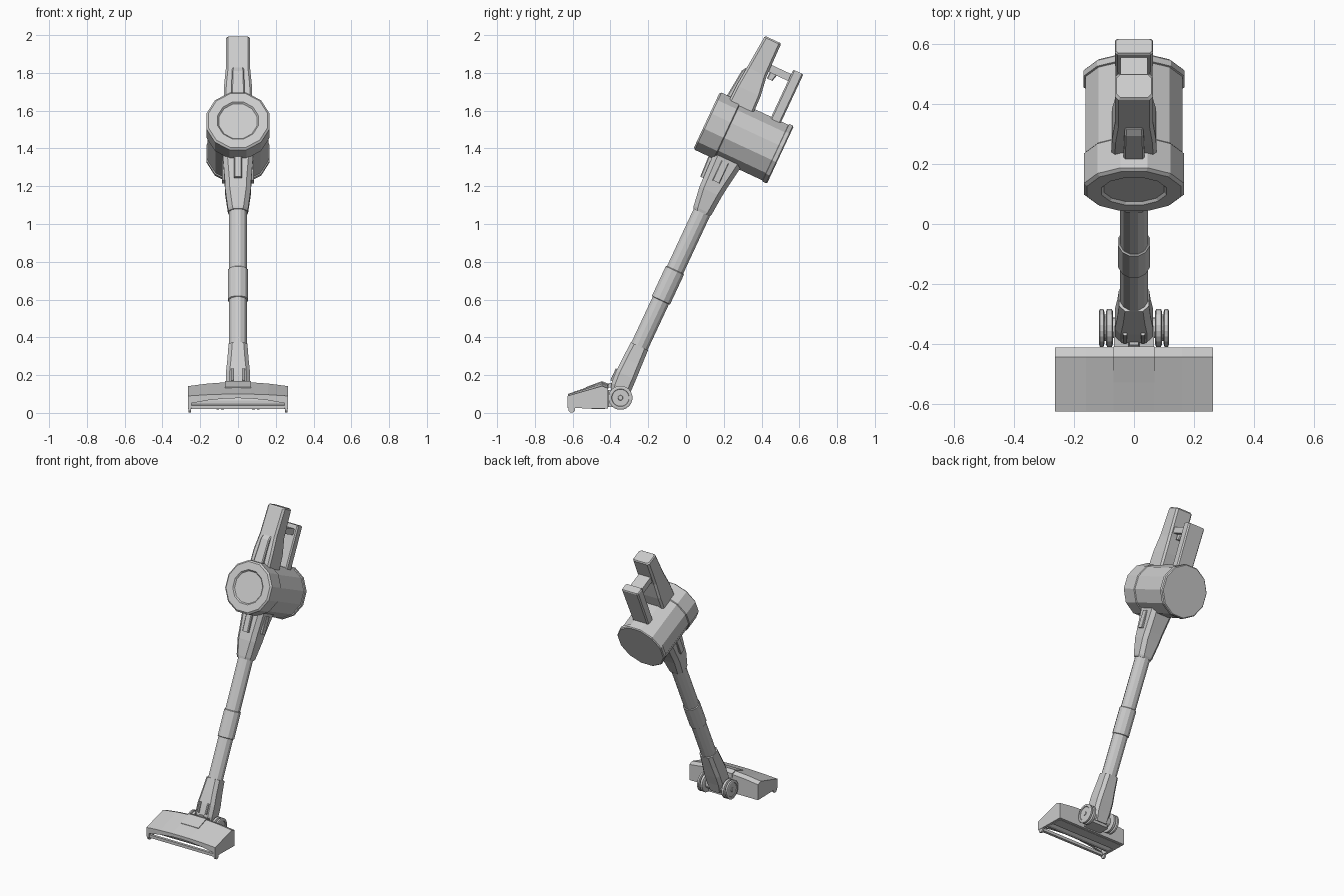
import bpy, bmesh
from math import sin, cos, pi, radians
from mathutils import Matrix, Vector

if "Cube" in bpy.data.objects:
    bpy.data.objects.remove(bpy.data.objects["Cube"])

# Tilted frame: local x = width, y = backwards across the wand, z = up along the wand
TILT = Matrix.Translation((0, -0.347, 0.08)) @ Matrix.Rotation(radians(-25), 4, 'X')
FLAT = Matrix.Identity(4)


def loft(name, rings, frame=TILT, closed=False):
    """Skin a list of equal-length point rings, capped unless the ends join."""
    bm = bmesh.new()
    vs = [[bm.verts.new(frame @ Vector(p)) for p in r] for r in rings]
    pairs = list(zip(vs, vs[1:])) + ([(vs[-1], vs[0])] if closed else [])
    n = len(rings[0])
    for a, b in pairs:
        for i in range(n):
            bm.faces.new((a[i], a[(i + 1) % n], b[(i + 1) % n], b[i]))
    if not closed:
        bm.faces.new(vs[0][::-1])
        bm.faces.new(vs[-1])
    bmesh.ops.recalc_face_normals(bm, faces=bm.faces)
    me = bpy.data.meshes.new(name)
    bm.to_mesh(me)
    bm.free()
    ob = bpy.data.objects.new(name, me)
    bpy.context.collection.objects.link(ob)
    return ob


def lathe(name, profile, axis, centre=(0, 0, 0), n=12, frame=TILT):
    """Faceted solid of revolution; profile is (position on axis, radius)."""
    rings = []
    for h, r in profile:
        ring = []
        for i in range(n):
            a = 2 * pi * (i + 0.5) / n
            u, v = r * sin(a), r * cos(a)
            p = {'x': (h, u, v), 'y': (u, h, v), 'z': (u, v, h)}[axis]
            ring.append(Vector(p) + Vector(centre))
        rings.append(ring)
    return loft(name, rings, frame)


def tube(name, sections, chamfer=0.012, frame=TILT, x=0):
    """Chamfered-rectangle loft; sections are (z, half width, y front, y back)."""
    rings = []
    for z, w, y0, y1 in sections:
        c = chamfer
        rings.append([(x + px, py, z) for px, py in (
            (-w + c, y0), (w - c, y0), (w, y0 + c), (w, y1 - c),
            (w - c, y1), (-w + c, y1), (-w, y1 - c), (-w, y0 + c))])
    return loft(name, rings, frame)


# Dust drum: front motor cap with recessed disc, then rear bin
lathe("motor_cap", [(-.198, .104), (-.207, .112), (-.207, .162), (-.198, .173),
                    (-.088, .173), (-.082, .166)], 'y', (0, 0, 1.523))
lathe("dust_bin", [(-.083, .168), (.195, .168), (.197, .174), (.218, .174),
                   (.224, .168)], 'y', (0, 0, 1.523))

# Upper battery pod with raised front panel
tube("battery_pod", [(1.64, .076, -.145, .002), (1.76, .074, -.142, -.002),
                     (1.87, .064, -.132, -.018), (2.052, .064, -.117, -.021),
                     (2.06, .058, -.111, -.027)])
tube("pod_front_panel", [(1.66, .036, -.168, -.12), (1.84, .032, -.15, -.12),
                         (1.865, .03, -.136, -.12)], .006)

# Rear handle grip, crossbar and trigger
tube("handle_grip", [(1.64, .06, .095, .154), (1.955, .064, .095, .154),
                     (1.961, .06, .099, .15)], .008)
tube("handle_crossbar", [(1.895, .045, -.04, .11), (1.935, .045, -.04, .11)], .006)
tube("trigger", [(1.86, .016, -.012, .02), (1.9, .016, -.012, .03)], .005)

# Neck socket between drum and wand
tube("neck", [(1.07, .05, -.074, .024), (1.085, .054, -.078, .028),
              (1.19, .068, -.093, .036), (1.24, .07, -.095, .042),
              (1.40, .082, -.1, .066)], .024)
tube("release_button", [(1.24, .022, -.112, -.07), (1.36, .022, -.118, -.07)], .005)
for side in (-1, 1):
    tube("neck_side_rib", [(1.25, .008, -.045, -.005), (1.365, .008, -.045, -.005)],
         .003, x=side * .078)

# Wand with joint collar
lathe("wand", [(.2, .049), (1.1, .049)], 'z', (0, -.024, 0))
lathe("wand_collar", [(.557, .05), (.56, .055), (.732, .055), (.736, .05)],
      'z', (0, -.024, 0))

# Foot joint and axle
tube("foot_joint", [(-.02, .055, -.05, .04), (.05, .064, -.076, .036),
                    (.12, .064, -.08, .034), (.2, .056, -.078, .03),
                    (.29, .05, -.074, .026)], .02)
lathe("axle", [(-.1, .035), (.1, .035)], 'x')
for x in (-.03, .03):
    tube("joint_rib", [(.06, .006, -.088, -.06), (.13, .006, -.088, -.06)], .002, x=x)
tube("joint_latch", [(.135, .018, -.43, -.37), (.158, .015, -.405, -.38)], .004, FLAT)

# Twin-disc rear wheels with hub caps
for side in (-1, 1):
    prof = [(.07, .054), (.074, .064), (.09, .064), (.094, .054), (.094, .045),
            (.099, .045), (.099, .054), (.102, .064), (.114, .064), (.117, .056),
            (.117, .047), (.113, .045), (.113, .014), (.117, .012)]
    lathe("rear_wheel", [(side * h, r) for h, r in prof], 'x',
          (0, -.347, .08), 20, FLAT)

# Floor head hood: thin arched shell, open underneath and at the front
hood = []
for x in (-.262, -.16, -.068, 0, .068, .16, .262):
    k = 1 - (x / .262) ** 2
    lip, front, ridge, back = .048 + .03 * k, .09 + .01 * k, .142 + .021 * k, .13 + .02 * k
    hood.append([(x, -.626, lip), (x, -.626, front), (x, -.445, ridge),
                 (x, -.413, back), (x, -.413, .022), (x, -.43, .022),
                 (x, -.43, back - .016), (x, -.447, ridge - .015),
                 (x, -.612, front - .013), (x, -.612, lip)])
loft("head_hood", hood, FLAT)
for side in (-1, 1):
    side_profile = [(-.627, .026), (-.627, .09), (-.445, .142), (-.413, .13), (-.413, .022)]
    loft("head_end_plate", [[(side * x, y, z) for y, z in side_profile]
                            for x in (.246, .264)], FLAT)
    # Small front castor
    lathe("front_castor", [(side * .25, .019), (side * .262, .019)], 'x',
          (0, -.605, .02), 12, FLAT)

# Raised centre panel on the hood, brush roller, sole bars
panel = [(-.53, .136), (-.445, .168), (-.41, .155), (-.41, .13), (-.53, .12)]
loft("head_centre_panel", [[(x, y, z) for y, z in panel] for x in (-.068, .068)], FLAT)
lathe("brush_roller", [(-.25, .034), (.25, .034)], 'x', (0, -.545, .058), 12, FLAT)
for y0, y1, z1 in ((-.62, -.602, .04), (-.5, -.43, .034)):
    tube("sole_bar", [(.02, .25, y0, y1), (z1, .25, y0, y1)], .004, FLAT)
tube("head_yoke", [(.03, .066, -.42, -.33), (.12, .066, -.42, -.33)], .01, FLAT)
